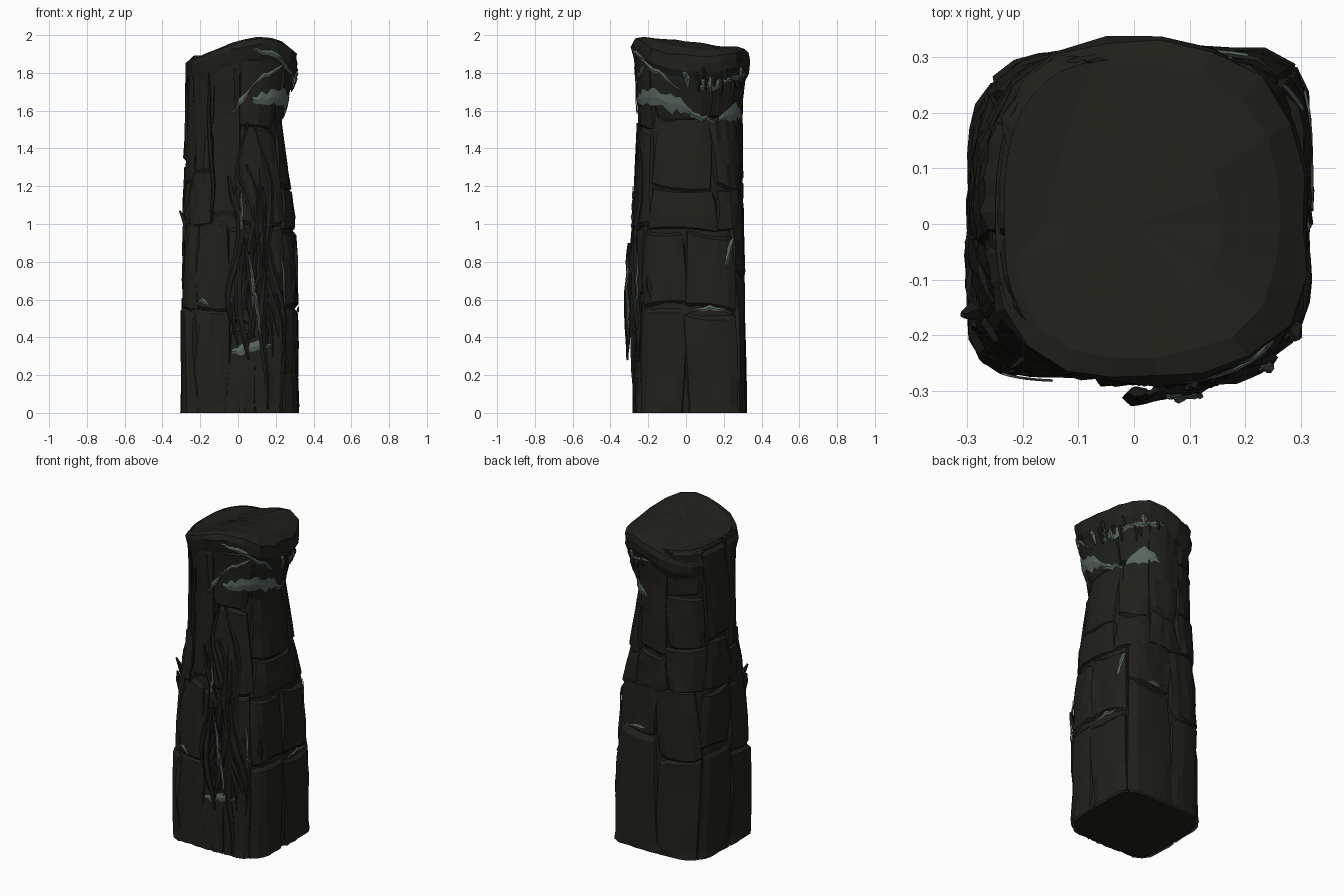
import bpy, bmesh, math, random
from mathutils import Vector

if "Cube" in bpy.data.objects:
    bpy.data.objects.remove(bpy.data.objects["Cube"])

random.seed(11)
rnd = random.uniform


def material(name, rgb):
    m = bpy.data.materials.new(name)
    m.diffuse_color = (*rgb, 1)
    m.use_nodes = True
    m.node_tree.nodes["Principled BSDF"].inputs["Base Color"].default_value = m.diffuse_color
    return m


ROCK = material("dark_rock", (0.0145, 0.0145, 0.011))
ROOT = material("dark_root", (0.012, 0.012, 0.010))
PALE = material("pale_lichen", (0.10, 0.135, 0.115))

# Pillar profile: z, left, right, front, back, corner squareness
PROFILE = [
    (0.0, .30, .315, .275, .315, 6.8),
    (0.6, .295, .312, .275, .306, 5.8),
    (1.05, .288, .298, .265, .302, 3.3),
    (1.2, .282, .28, .258, .30, 2.5),
    (1.54, .275, .228, .25, .295, 2.1),
    (1.76, .272, .292, .262, .305, 2.3),
    (1.9, .262, .312, .28, .328, 2.6),
]
# Height of the cap rim across x
RIM = [(-.33, 1.87), (-.17, 1.91), (-.02, 1.965), (.14, 2.0), (.24, 1.975), (.33, 1.92)]


def lerp(table, z):
    z = max(table[0][0], min(table[-1][0], z))
    for p, q in zip(table, table[1:]):
        if z <= q[0]:
            t = (z - p[0]) / (q[0] - p[0])
            return [a + (b - a) * t for a, b in zip(p[1:], q[1:])]


def surf(deg, z, off=0.0, scale=1.0):
    """Point on the pillar surface at a bearing and height."""
    left, right, fr, back, n = lerp(PROFILE, z)
    c, s = math.cos(math.radians(deg)), math.sin(math.radians(deg))
    if c * s < 0:  # the other two corners stay rounder
        n = 2.7 + (n - 2.5) * 0.3
    r = (abs(c / (right if c > 0 else left)) ** n + abs(s / (back if s > 0 else fr)) ** n) ** (-1 / n)
    r = r * scale + off
    return Vector((c * r, s * r, z))


def front(x):
    return math.degrees(math.atan2(-0.27, x)) % 360


def make(name, rows, mat, closed=False):
    """Skin rows of points into a flat-shaded mesh; closed rows get end caps."""
    bm = bmesh.new()
    vs = [[bm.verts.new(p) for p in row] for row in rows]
    n = len(rows[0])
    for a, b in zip(vs, vs[1:]):
        for i in range(n if closed else n - 1):
            j = (i + 1) % n
            bm.faces.new((a[i], a[j], b[j], b[i]))
    if closed:
        bm.faces.new(vs[0][::-1])
        bm.faces.new(vs[-1])
        bmesh.ops.recalc_face_normals(bm, faces=bm.faces)
    me = bpy.data.meshes.new(name)
    bm.to_mesh(me)
    bm.free()
    me.materials.append(mat)
    bpy.context.collection.objects.link(bpy.data.objects.new(name, me))


# Inner core, seen only in the cracks
make("core", [[surf(i * 10, 1.88 * k / 12, -.014) for i in range(36)] for k in range(13)], ROCK, True)


# Stone slabs: crooked raised patches with softly sunken borders
def stone(a0, a1, z0, z1, out):
    us = [0, .07, .22, .36, .5, .64, .78, .93, 1]
    vs = [0, .07, .35, .65, .93, 1]
    lean0, lean1 = rnd(-9, 9), rnd(-9, 9)
    tilt0, tilt1 = rnd(-.05, .05), rnd(-.05, .05)
    bow = rnd(-.025, .025)
    rows = []
    for v in vs:
        row = []
        for u in us:
            edge = u in (0, 1) or v == 1 or (v == 0 and z0 > 0)
            corner = u in (.07, .93) and v in (.07, .93)
            off = -.03 if edge else out + rnd(-.006, .006) - .01 * corner
            a = a0 + (a1 - a0) * u + (lean0 * (1 - u) + lean1 * u) * (v - .5)
            z = z0 + (z1 - z0) * v
            if z0 > 0:
                z += (1 - v) * (tilt0 * (u - .5) + bow * math.sin(math.pi * u))
            if z1 < 1.8:
                z += v * (tilt1 * (u - .5) - bow * math.sin(math.pi * u))
            row.append(surf(a, z, off))
        rows.append(row)
    make("stone_slab", rows, ROCK)


# Two tiers of slab columns: bearing where each starts, then its joint heights
LOWER = [(-44, 0, .56, .97), (0, 0, .54, .96), (44, 0, .74, 1.0), (92, 0, .6, 1.02), (138, 0, .65, 1.02),
         (184, 0, .55, 1.0), (230, 0, .55, 1.0), (260, 0, .45, 1.0), (288, 0, .62, .97), (316,)]
UPPER = [(-40, .96, 1.19, 1.55, 1.88), (32, .95, 1.2, 1.55, 1.88), (66, 1.0, 1.22, 1.88),
         (104, 1.02, 1.28, 1.6, 1.88), (146, 1.02, 1.3, 1.88), (186, 1.0, 1.2, 1.88),
         (212, 1.0, 1.27, 1.88), (240, 1.0, 1.88), (272, 1.0, 1.5, 1.88), (320,)]
for tier in (LOWER, UPPER):
    for col, nxt in zip(tier, tier[1:]):
        for z0, z1 in zip(col[1:], col[2:]):
            stone(col[0] - 2.5, nxt[0] + 2.5, z0 - .012 * (z0 > 0), z1 + .012, rnd(-.003, .008))


# Sloping cap that overhangs the shaft, with a crisp rim
def cap_ring(scale, drop):
    row = []
    for i in range(22):
        p = surf(i * 360 / 22, 1.9, rnd(-.008, .008) * scale, scale)
        p.z = min(2.0, lerp(RIM, p.x)[0] - .11 * (p.y + .27) + rnd(-.004, .004)) - drop
        row.append(p)
    return row


make("cap", [cap_ring(*r) for r in ((.93, .15), (1, .09), (1.02, .04), (1.0, .01),
                                    (.85, 0), (.5, 0), (.05, 0))], ROCK, True)


# Tapered tube through points, flattened against the rock
def tube(name, pts, radius, mat, sides=5, flat=.7):
    rows = []
    for k, p in enumerate(pts):
        r = radius * (.2 + .8 * math.sin(math.pi * (.06 + .88 * k / (len(pts) - 1))))
        d = (pts[min(k + 1, len(pts) - 1)] - pts[max(k - 1, 0)]).normalized()
        side = d.cross(Vector((p.x, p.y, 0))).normalized()
        outv = side.cross(d) * flat
        rows.append([p + (side * math.cos(a) + outv * math.sin(a)) * r
                     for a in (2 * math.pi * i / sides for i in range(sides))])
    make(name, rows, mat, True)


# Roots wander down the front face, swaying across one another
def root(x0, z0, x1, z1, radius, off=.006, mat=ROOT, sway=.035):
    ph, n, pts = rnd(0, 6), 12, []
    for k in range(n + 1):
        t = k / n
        z = z0 + (z1 - z0) * t
        x = x0 + (x1 - x0) * t + sway * math.sin(ph + 9 * z) + rnd(-.004, .004)
        pts.append(surf(front(x), z, off + rnd(-.004, .004)))
    tube("root", pts, radius, mat)


for i in range(9):
    t = i / 8
    root(-.02 + .15 * t, rnd(1.15, 1.6), -.02 + .28 * t, rnd(.25, .55), rnd(.017, .026))
root(.13, 1.3, .14, .02, .024, sway=.012)
root(-.18, 1.8, -.15, 1.0, .014, sway=.015)
# Outer roots that stand proud, with pale lit edges
for i, off in enumerate((.036, .028, .022)):
    root(.01 + .04 * i, .9, .03 + .03 * i, .28 + .06 * i, .022, off, sway=.02)
for x, z, off in ((.05, .84, .042), (.235, .85, .022), (.08, .66, .036), (.0, 1.2, .018)):
    root(x, z, x + .01, z - .28, .009, off, PALE, .015)

# Splinter spurs on the left and right front edges
for a, z, o in ((208, 1.07, .04), (212, 1.0, .02), (325, .72, .02)):
    tube("splinter", [surf(a + 3, z - .14, -.01), surf(a + 1, z - .05, .01), surf(a, z, o)], .02, ROOT, 4)


# Lichen streaks: ragged strips following the surface
def streak(a0, z0, a1, z1, h, arch=0.0, off=.011):
    n = max(6, int(abs(a1 - a0) / 5))
    rows = [[], [], []]
    for k in range(n + 1):
        t = k / n
        a, hh = a0 + (a1 - a0) * t, h * (.3 + .7 * math.sin(math.pi * t)) * rnd(.6, 1.3)
        z = z0 + (z1 - z0) * t + arch * math.sin(math.pi * t) + rnd(-.01, .01) * min(1, h / .012)
        for row, s in zip(rows, (-1, 0, 1)):
            row.append(surf(a, z + s * hh, off - .005 * abs(s)))
    make("lichen", rows, PALE)


for s in (
    (front(-.04), 1.58, front(.1), 1.75, .018), (front(.09), 1.75, 318, 1.84, .018),   # front top
    (front(.07), 1.92, 320, 1.86, .016, .015),
    (front(.08), 1.65, 369, 1.58, .05, .05), (364, 1.58, 402, 1.54, .016),             # right collar
    (308, 1.88, 354, 1.7, .014, .02), (14, 1.72, 50, 1.77, .024), (46, 1.77, 84, 1.8, .018),
    (40, 1.55, 78, 1.57, .04, .03),
    (front(-.03), .33, front(.17), .36, .03), (front(-.24), .55, front(-.14), .56, .011, .04),
    (5, .53, 38, .53, .014, .02), (34, .77, 43, .93, .03), (56, .74, 82, .75, .01),
):
    streak(*s)

# Ragged fringe under the cap on the right and back
for _ in range(16):
    a, z = rnd(-10, 75), rnd(1.76, 1.85)
    tube("fringe", [surf(a, z), surf(a + 1, z - .03, .012), surf(a + 2, z - rnd(.05, .1), .012)],
         rnd(.010, .018), random.choice((ROCK, ROCK, PALE)), 4)
